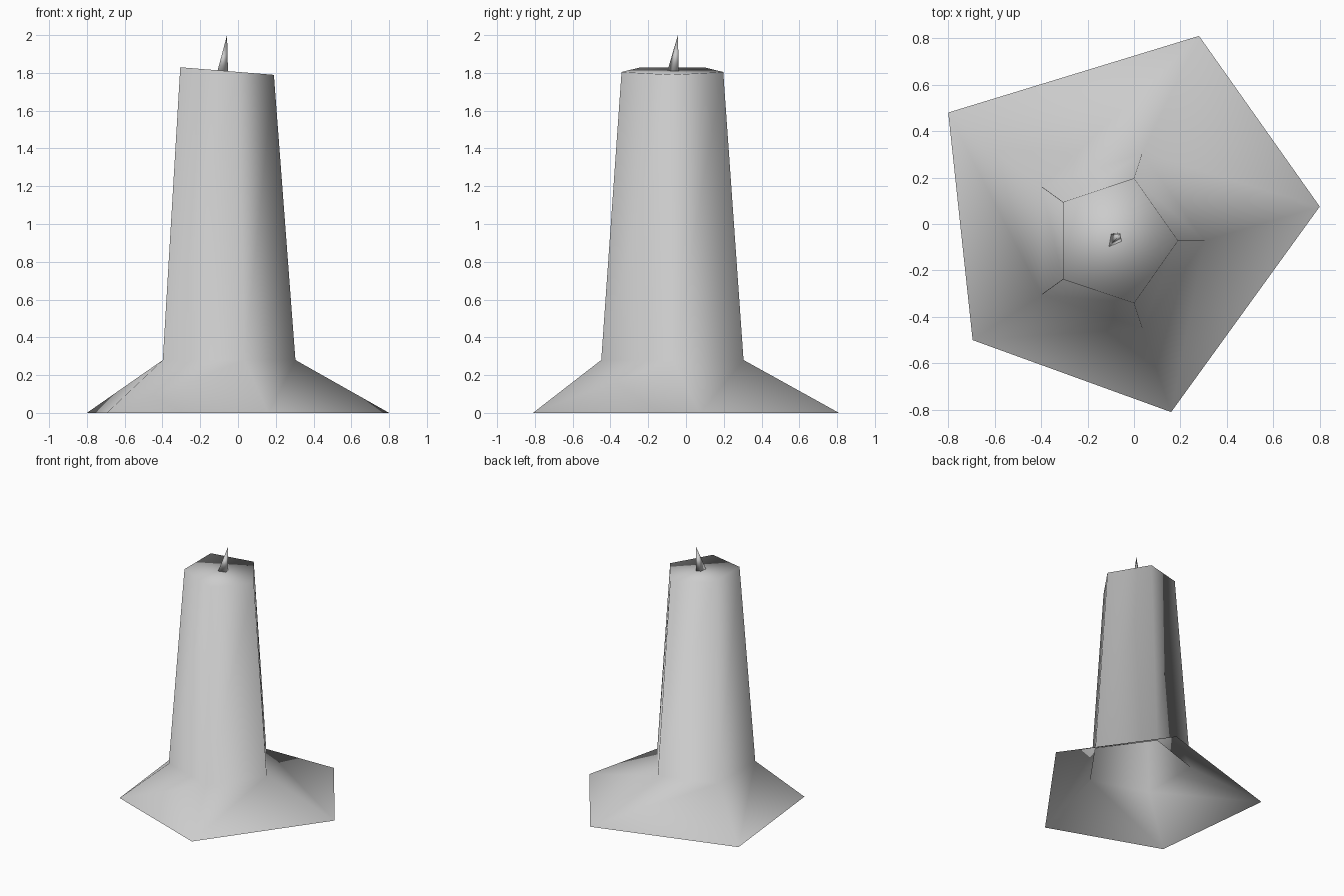
import bpy, bmesh, math

cube = bpy.data.objects.get("Cube")
if cube:
    bpy.data.objects.remove(cube, do_unlink=True)

# One plain grey for everything
grey = bpy.data.materials.new("plain_grey")
grey.use_nodes = True
colour = (0.6, 0.6, 0.6, 1)
grey.diffuse_color = colour
grey.node_tree.nodes["Principled BSDF"].inputs["Base Color"].default_value = colour


def make_object(name, bm):
    """Turn a bmesh into a fully smooth, grey object."""
    mesh = bpy.data.meshes.new(name)
    for face in bm.faces:
        face.smooth = True
    bm.to_mesh(mesh)
    bm.free()
    mesh.materials.append(grey)
    obj = bpy.data.objects.new(name, mesh)
    bpy.context.collection.objects.link(obj)
    return obj


def bridge(bm, lower, upper):
    n = len(lower)
    for i in range(n):
        j = (i + 1) % n
        bm.faces.new((lower[i], lower[j], upper[j], upper[i]))


def pentagon(bm, rx, ry, height):
    """Five-sided ring about the candle axis; height is a function of x."""
    ring = []
    for i in range(5):
        a = math.tau * i / 5
        x = -0.084 + rx * math.cos(a)
        ring.append(bm.verts.new((x, -0.072 + ry * math.sin(a), height(x))))
    return ring


# Candle and flared, open-bottomed foot as one continuous skin
bm = bmesh.new()
rim_points = [(0.8, 0.075), (0.28, 0.81), (-0.8, 0.48), (-0.695, -0.5), (0.16, -0.81)]
rim = [bm.verts.new((x, y, 0)) for x, y in rim_points]
waist = pentagon(bm, 0.388, 0.396, lambda x: 0.28)
top = pentagon(bm, 0.274, 0.283, lambda x: 1.805 - 0.081 * x)
bridge(bm, rim, waist)
bridge(bm, waist, top)
bm.faces.new(top)
make_object("candle_and_foot", bm)

# Leaning wick with a pointed tip
bm = bmesh.new()
wick_base = [(-0.11, -0.1), (-0.053, -0.075), (-0.06, -0.038), (-0.1, -0.043)]
base = [bm.verts.new((x, y, 1.805)) for x, y in wick_base]
tip = bm.verts.new((-0.058, -0.043, 2))
for i in range(4):
    bm.faces.new((base[i], base[(i + 1) % 4], tip))
bm.faces.new(base[::-1])
make_object("wick", bm)
